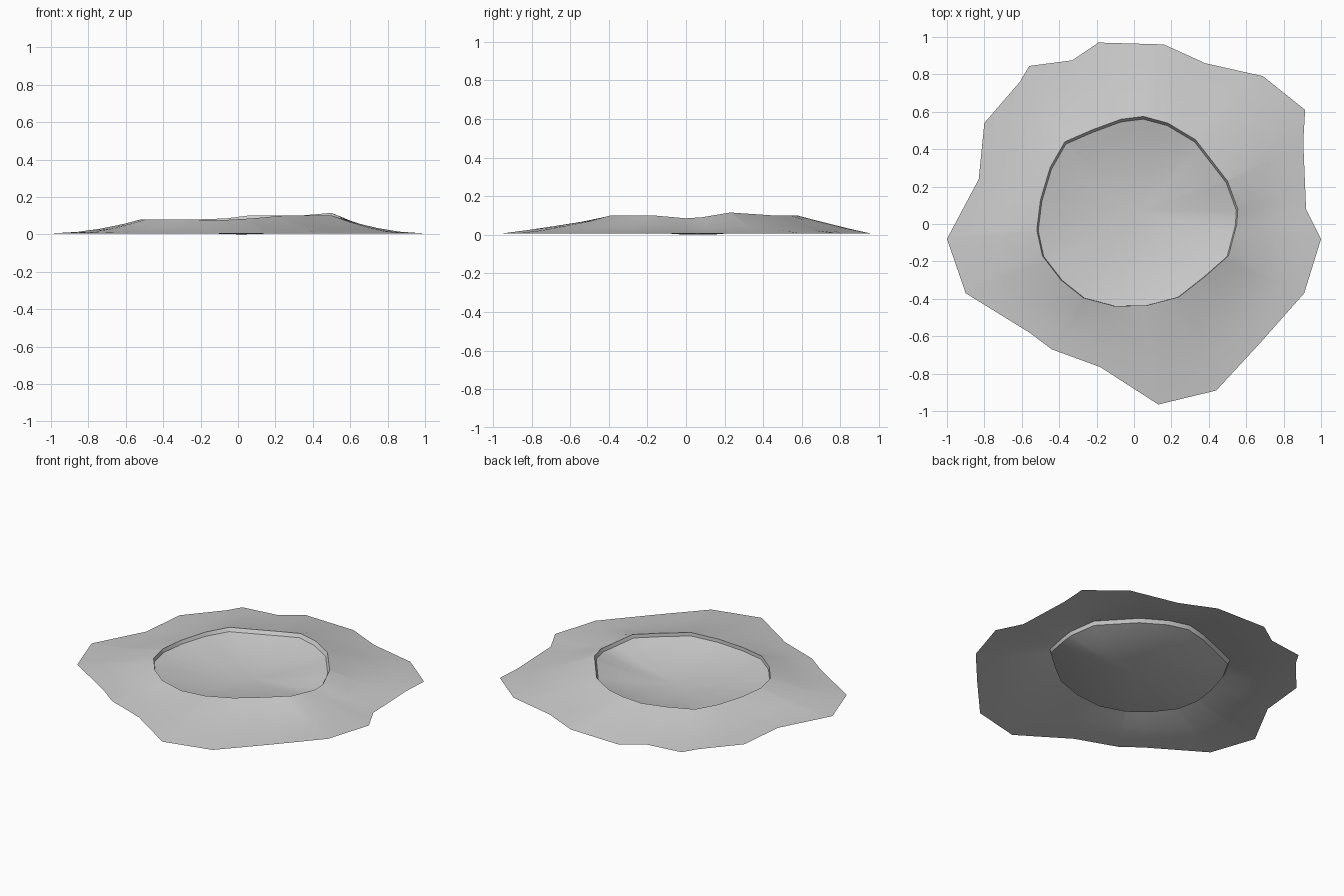
import bpy, bmesh, math
from mathutils import Vector

cube = bpy.data.objects.get("Cube")
if cube:
    bpy.data.objects.remove(cube)

# Ragged outer edge (x, y) and crater rim (x, y, height), both clockwise
OUTLINE = [(-.19, .97), (.16, .96), (.38, .86), (.69, .79), (.915, .61), (.905, .44),
           (.92, .08), (1, -.08), (.91, -.37), (.68, -.63), (.44, -.89), (.13, -.965),
           (-.18, -.765), (-.44, -.67), (-.56, -.58), (-.9, -.37), (-1, -.08),
           (-.83, .24), (-.8, .54), (-.61, .76), (-.56, .845), (-.33, .875)]
RIM = [(.05, .575, .1), (.18, .54, .1), (.33, .45, .1), (.5, .23, .115), (.555, .08, .09),
       (.55, 0, .085), (.505, -.17, .1), (.38, -.28, .1), (.24, -.39, .1),
       (.07, -.435, .085), (-.1, -.44, .075), (-.27, -.395, .08), (-.39, -.3, .08),
       (-.49, -.17, .08), (-.52, -.03, .08), (-.5, .13, .08), (-.45, .3, .08),
       (-.37, .44, .08), (-.22, .505, .08), (-.07, .56, .085)]
EDGE_HEIGHT = .005
BOWL_CENTRE = Vector((.02, .07, 0))


def hit(loop, angle):
    """Point where a ray from the origin crosses a closed loop."""
    ray = Vector((math.cos(angle), math.sin(angle), 0))
    for i, a in enumerate(loop):
        b = loop[(i + 1) % len(loop)]
        ca, cb = (ray.x * p.y - ray.y * p.x for p in (a, b))
        if ca * cb <= 0 and ca != cb:
            point = a.lerp(b, ca / (ca - cb))
            if point.dot(ray) > 0:
                return point


def flat(p):
    return Vector((p.x, p.y, 0))


outline = [Vector((x, y, EDGE_HEIGHT)) for x, y in OUTLINE]
rim = [Vector(p) for p in RIM]

# One spoke through every corner of either loop
angles = []
for a in sorted(math.atan2(p.y, p.x) for p in outline + rim):
    if not angles or a - angles[-1] > .01:
        angles.append(a)


def slope_point(angle, t):
    """Outer bank, steepening towards the rim on the left and right."""
    outer, inner = hit(outline, angle), hit(rim, angle)
    p = outer.lerp(inner, t)
    power = 1 + .8 * abs(math.cos(angle))
    p.z = outer.z + (inner.z - outer.z) * t ** power
    return p


def bowl_point(angle, s):
    """Hollow inside the rim, a shallow dish below a small lip."""
    top = hit(rim, angle)
    p = BOWL_CENTRE + (flat(top) - BOWL_CENTRE) * s * .985
    p.y -= .007 * s
    p.z = (top.z - .022) * s ** 2
    return p


bm = bmesh.new()
rings = [[bm.verts.new(slope_point(a, t)) for a in angles] for t in (0, .3, .55, .8, 1)]
rings += [[bm.verts.new(bowl_point(a, s)) for a in angles] for s in (1, .85, .65, .42, .2)]
centre = bm.verts.new(BOWL_CENTRE)
count = len(angles)
for i in range(count):
    j = (i + 1) % count
    for low, high in zip(rings, rings[1:]):
        bm.faces.new((low[i], low[j], high[j], high[i]))
    bm.faces.new((rings[-1][i], rings[-1][j], centre))

mesh = bpy.data.meshes.new("crater")
bm.to_mesh(mesh)
bm.free()
crater = bpy.data.objects.new("crater", mesh)
bpy.context.collection.objects.link(crater)

# Plain stone grey
stone = bpy.data.materials.new("stone_grey")
stone.use_nodes = True
colour = (.6, .6, .6, 1)
stone.diffuse_color = colour
stone.node_tree.nodes["Principled BSDF"].inputs["Base Color"].default_value = colour
mesh.materials.append(stone)

# Smooth banks with a crisp lip
bpy.ops.object.select_all(action='DESELECT')
crater.select_set(True)
bpy.context.view_layer.objects.active = crater
bpy.ops.object.shade_smooth_by_angle(angle=math.radians(35))
